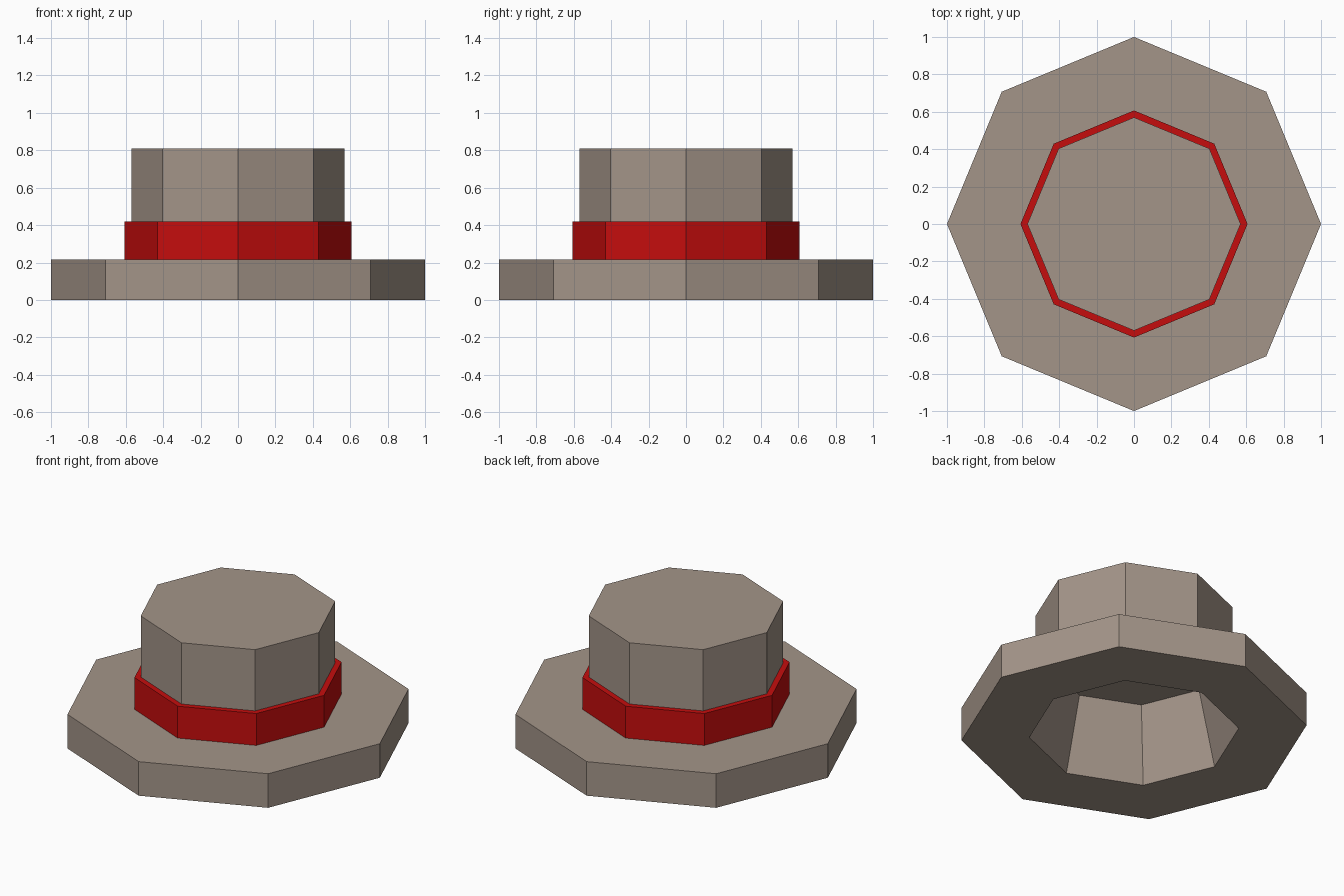
import bpy, bmesh, math

if "Cube" in bpy.data.objects:
    bpy.data.objects.remove(bpy.data.objects["Cube"])

SIDES = 8


def material(name, rgb):
    m = bpy.data.materials.new(name)
    m.diffuse_color = (*rgb, 1)
    m.use_nodes = True
    m.node_tree.nodes["Principled BSDF"].inputs["Base Color"].default_value = m.diffuse_color
    return m


def lathe(name, profile, mat, cap_start=False, cap_end=False):
    """Spin an (r, z) profile into an octagonal shell, optionally capping its ends."""
    bm = bmesh.new()
    rings = []
    for r, z in profile:
        rings.append([bm.verts.new((r * math.cos(2 * math.pi * i / SIDES),
                                    r * math.sin(2 * math.pi * i / SIDES), z))
                      for i in range(SIDES)])
    for a, b in zip(rings, rings[1:]):
        for i in range(SIDES):
            j = (i + 1) % SIDES
            bm.faces.new((a[i], a[j], b[j], b[i]))
    if cap_start:
        bm.faces.new(rings[0][::-1])
    if cap_end:
        bm.faces.new(rings[-1])
    mesh = bpy.data.meshes.new(name)
    bm.to_mesh(mesh)
    bm.free()
    mesh.materials.append(mat)
    obj = bpy.data.objects.new(name, mesh)
    bpy.context.collection.objects.link(obj)
    return obj


felt = material("taupe_felt", (0.37, 0.30, 0.25))
ribbon = material("red_ribbon", (0.56, 0.004, 0.004))

BAND_R, CROWN_R = 0.607, 0.57

# Brim with the tapering head opening underneath
lathe("brim_and_lining", [(0.49, 0.468), (BAND_R, 0), (1, 0), (1, 0.217), (BAND_R, 0.217)],
      felt, cap_start=True)
# Ribbon band, with its narrow top ledge
lathe("hat_band", [(BAND_R, 0.217), (BAND_R, 0.42), (CROWN_R, 0.42)], ribbon)
# Crown
lathe("crown", [(CROWN_R, 0.42), (CROWN_R, 0.81)], felt, cap_end=True)
